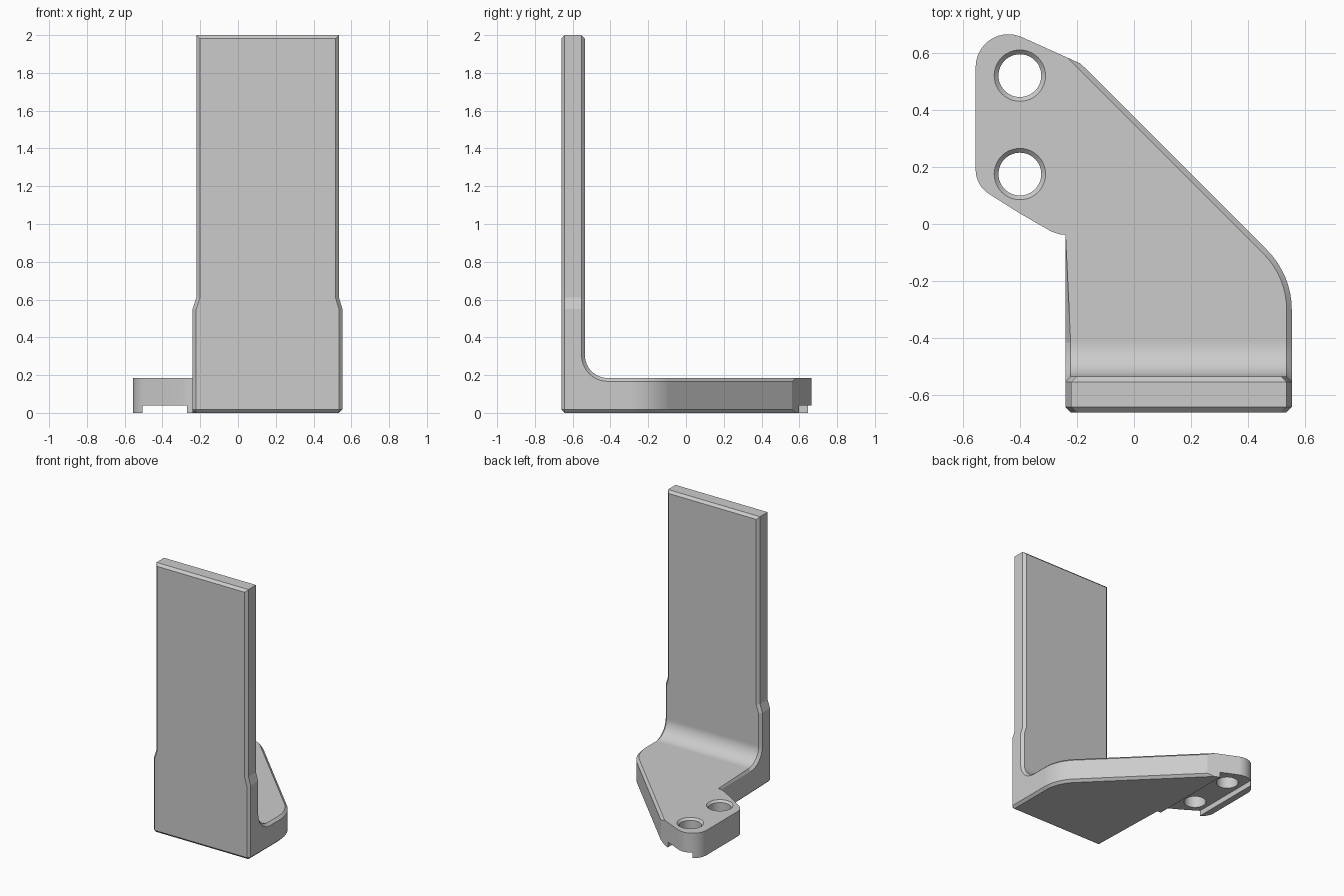
import bpy, bmesh, math
from mathutils import Vector

cube = bpy.data.objects.get("Cube")
if cube:
    bpy.data.objects.remove(cube, do_unlink=True)

CHAMFER = 0.018
HOLES = [(-0.4, 0.52), (-0.4, 0.175)]


def arc(cx, cy, r, start, end, n):
    """Points on an arc, angles in degrees."""
    angles = [math.radians(start + (end - start) * i / n) for i in range(n + 1)]
    return [(cx + r * math.cos(a), cy + r * math.sin(a)) for a in angles]


def new_object(name, bm):
    bmesh.ops.recalc_face_normals(bm, faces=bm.faces)
    mesh = bpy.data.meshes.new(name)
    bm.to_mesh(mesh)
    bm.free()
    obj = bpy.data.objects.new(name, mesh)
    bpy.context.collection.objects.link(obj)
    return obj


def prism(name, points, place, low, high):
    """Extrude a 2D outline; place maps (u, v, depth) to a 3D position."""
    bm = bmesh.new()
    face = bm.faces.new([bm.verts.new(place(u, v, low)) for u, v in points])
    moved = bmesh.ops.extrude_face_region(bm, geom=[face])["geom"]
    shift = Vector(place(0, 0, high)) - Vector(place(0, 0, low))
    bmesh.ops.translate(bm, vec=shift, verts=[v for v in moved if isinstance(v, bmesh.types.BMVert)])
    return new_object(name, bm)


def lathe(name, profile, center, sides=48):
    """Closed turned solid from (radius, height) pairs."""
    bm = bmesh.new()
    rings = []
    for r, z in profile:
        circle = arc(center[0], center[1], r, 0, 360, sides)[:-1]
        rings.append([bm.verts.new((x, y, z)) for x, y in circle])
    for a, b in zip(rings, rings[1:]):
        for i in range(sides):
            j = (i + 1) % sides
            bm.faces.new((a[i], a[j], b[j], b[i]))
    bm.faces.new(rings[0])
    bm.faces.new(rings[-1])
    return new_object(name, bm)


def combine(obj, cutter, operation):
    """Apply a boolean and remove the cutter."""
    cutter.hide_render = True
    mod = obj.modifiers.new("cut", "BOOLEAN")
    mod.operation, mod.solver, mod.object = operation, "EXACT", cutter
    bpy.context.view_layer.update()
    graph = bpy.context.evaluated_depsgraph_get()
    mesh = bpy.data.meshes.new_from_object(obj.evaluated_get(graph))
    obj.modifiers.clear()
    obj.data = mesh
    bpy.data.objects.remove(cutter, do_unlink=True)


# L-shaped side profile with an inner fillet
side = [(-0.66, 0), (1, 0), (1, 0.185)]
side += arc(-0.415, 0.305, 0.12, 270, 180, 12) + [(-0.535, 2), (-0.66, 2)]
bracket = prism("angle_bracket", side, lambda u, v, d: (d, u, v), -1, 1)

# Plan outline: foot with sloping edge and the mounting ear
plan = [(-0.24, -1), (0.553, -1)]
plan += arc(0.258, -0.3, 0.295, 0, 45, 8) + [(-0.187, 0.562)]
plan += arc(-0.44, 0.55, 0.115, 66, 180, 14)
plan += arc(-0.455, 0.19, 0.1, 180, 239, 8)
plan += [(-0.4, 0.037), (-0.29, -0.026), (-0.26, -0.036), (-0.24, -0.038)]
combine(bracket, prism("plan_cutter", plan, lambda u, v, d: (u, v, d), -1, 3), "INTERSECT")

# Front outline: upper plate slightly narrower than the foot
front = [(-1, -1), (1, -1), (1, 0.41), (0.595, 0.41), (0.535, 0.61), (0.535, 3),
         (-0.22, 3), (-0.22, 0.61), (-0.287, 0.41), (-1, 0.41)]
combine(bracket, prism("front_cutter", front, lambda u, v, d: (u, d, v), -2, 2), "INTERSECT")

# Chamfer the outer edges, leaving the ear and the plate's short top edges sharp
bm = bmesh.new()
bm.from_mesh(bracket.data)
bmesh.ops.remove_doubles(bm, verts=bm.verts, dist=0.0002)
bmesh.ops.dissolve_limit(bm, angle_limit=0.01, verts=bm.verts, edges=bm.edges)
bmesh.ops.recalc_face_normals(bm, faces=bm.faces)
chosen = []
for e in bm.edges:
    a, b = e.verts[0].co, e.verts[1].co
    mid = (a + b) / 2
    short_top = mid.z > 1.99 and abs(a.y - b.y) > 0.05
    if (len(e.link_faces) == 2 and e.is_convex and mid.x > -0.245 and not short_top
            and e.calc_face_angle() > math.radians(40)):
        chosen.append(e)
bmesh.ops.bevel(bm, geom=chosen, offset=CHAMFER, offset_type="OFFSET", segments=1,
                profile=0.5, affect="EDGES", clamp_overlap=False)
bm.to_mesh(bracket.data)
bm.free()

# Groove under the ear
groove = [(-0.505, -1), (-0.27, -1), (-0.27, 0.04), (-0.505, 0.04)]
combine(bracket, prism("groove_cutter", groove, lambda u, v, d: (u, d, v), -0.3, 1), "DIFFERENCE")

# Countersunk screw holes
for center in HOLES:
    bore = [(0.075, -0.2), (0.075, 0.17), (0.105, 0.2)]
    combine(bracket, lathe("hole_cutter", bore, center), "DIFFERENCE")

# Smooth curved walls, crisp edges elsewhere
bm = bmesh.new()
bm.from_mesh(bracket.data)
for f in bm.faces:
    f.smooth = True
    f.material_index = 0
for e in bm.edges:
    e.smooth = len(e.link_faces) == 2 and e.calc_face_angle() < math.radians(13)
bm.to_mesh(bracket.data)
bm.free()
weighted = bracket.modifiers.new("even_shading", "WEIGHTED_NORMAL")
weighted.keep_sharp = True

# Single grey finish
grey = bpy.data.materials.new("plain_grey")
grey.use_nodes = True
colour = (0.6, 0.6, 0.6, 1)
grey.diffuse_color = colour
grey.node_tree.nodes["Principled BSDF"].inputs["Base Color"].default_value = colour
bracket.data.materials.clear()
bracket.data.materials.append(grey)
